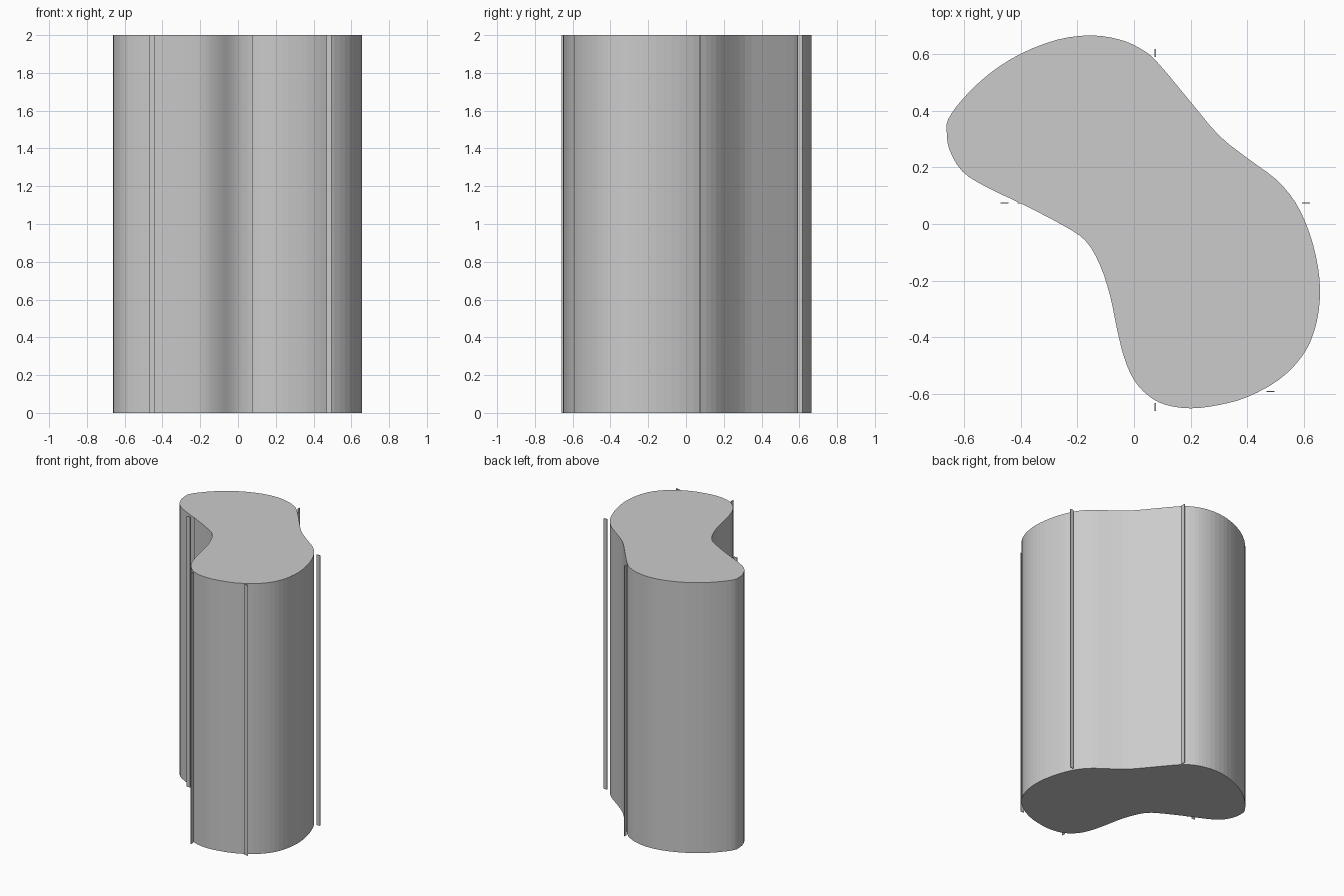
import bpy, bmesh
from mathutils import Vector

if "Cube" in bpy.data.objects:
    bpy.data.objects.remove(bpy.data.objects["Cube"])

HEIGHT = 2.0


def extrude_outline(name, pts):
    """Make a closed vertical prism from a 2D outline."""
    bm = bmesh.new()
    base = bm.faces.new([bm.verts.new((p[0], p[1], 0)) for p in pts])
    res = bmesh.ops.extrude_face_region(bm, geom=[base], use_keep_orig=True)
    top = [g for g in res["geom"] if isinstance(g, bmesh.types.BMVert)]
    bmesh.ops.translate(bm, verts=top, vec=(0, 0, HEIGHT))
    bmesh.ops.recalc_face_normals(bm, faces=bm.faces)
    mesh = bpy.data.meshes.new(name)
    bm.to_mesh(mesh)
    bm.free()
    obj = bpy.data.objects.new(name, mesh)
    bpy.context.collection.objects.link(obj)
    return obj


def smooth_loop(pts, steps):
    """Closed Catmull-Rom curve through the points."""
    n, out = len(pts), []
    for i in range(n):
        a, b, c, d = (Vector(pts[(i + k) % n]) for k in (-1, 0, 1, 2))
        for s in range(steps):
            t = s / steps
            out.append(0.5 * (2 * b + (c - a) * t + (2 * a - 5 * b + 4 * c - d) * t**2
                              + (3 * b - a - 3 * c + d) * t**3))
    return out


# Kidney-shaped column
outline = [
    (-0.655, 0.37), (-0.60, 0.445), (-0.51, 0.53), (-0.40, 0.60), (-0.27, 0.65),
    (-0.15, 0.665), (-0.05, 0.65), (0.02, 0.62), (0.08, 0.573), (0.20, 0.43),
    (0.30, 0.312), (0.40, 0.232), (0.50, 0.158), (0.57, 0.075), (0.62, -0.035),
    (0.65, -0.16), (0.655, -0.27), (0.635, -0.38), (0.59, -0.47), (0.51, -0.55),
    (0.40, -0.61), (0.30, -0.638), (0.20, -0.65), (0.11, -0.637), (0.05, -0.605),
    (0.0, -0.55), (-0.035, -0.47), (-0.06, -0.37), (-0.085, -0.25), (-0.12, -0.145),
    (-0.17, -0.06), (-0.25, -0.005), (-0.39, 0.068), (-0.52, 0.13), (-0.605, 0.185),
    (-0.65, 0.26), (-0.66, 0.32),
]
extrude_outline("column", smooth_loop(outline, 3))

# Slim full-height slats standing around the column: centre, direction
slats = [
    ((0.075, 0.603), "y"), ((0.606, 0.074), "x"), ((0.482, -0.591), "x"),
    ((0.075, -0.646), "y"), ((-0.457, 0.074), "x"), ((-0.396, 0.074), "x"),
]
for i, ((cx, cy), axis) in enumerate(slats):
    hx, hy = (0.014, 0.002) if axis == "x" else (0.002, 0.014)
    extrude_outline(f"slat_{i + 1}", [(cx - hx, cy - hy), (cx + hx, cy - hy),
                                      (cx + hx, cy + hy), (cx - hx, cy + hy)])
